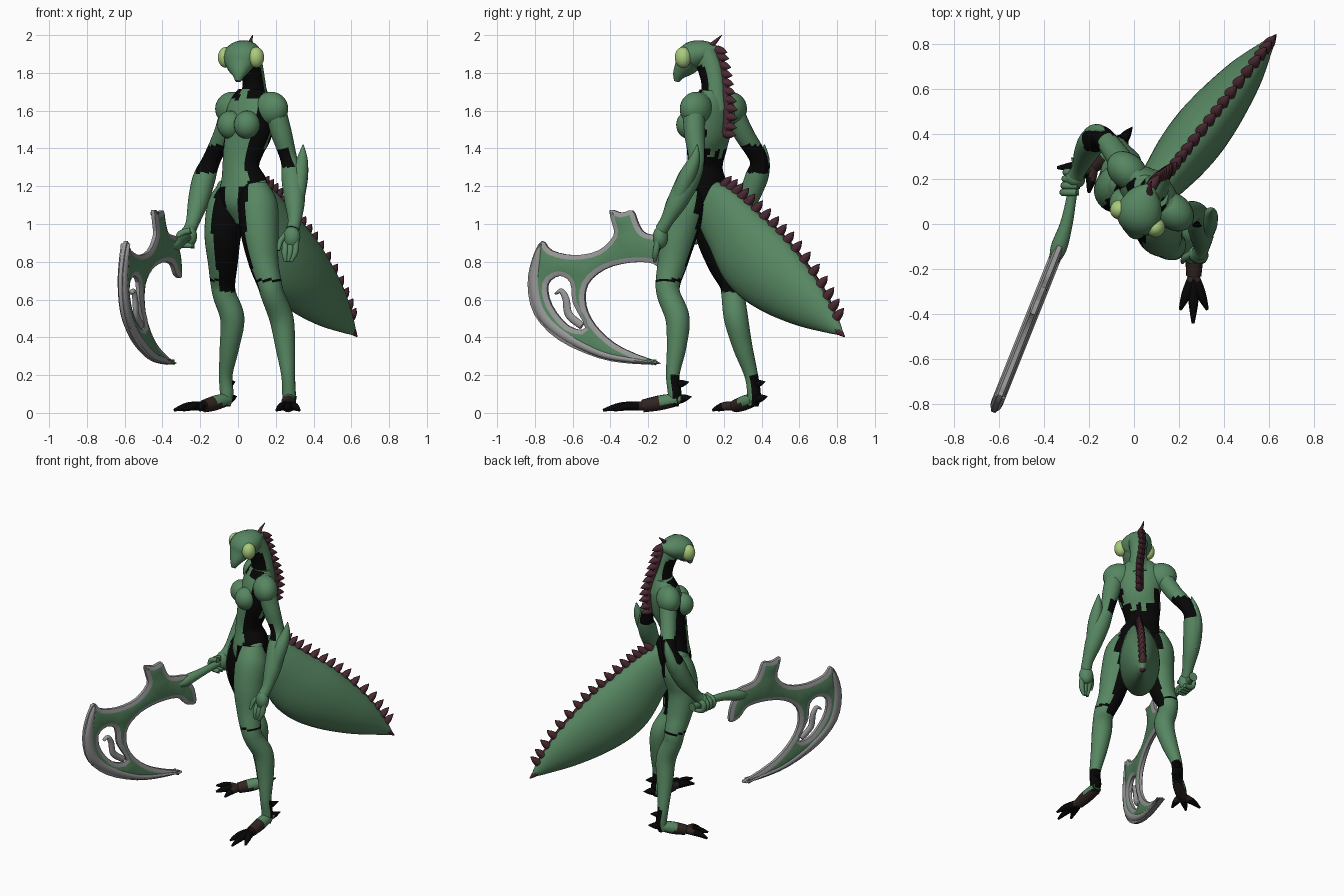
import bpy, bmesh, math
from mathutils import Vector, Matrix

if "Cube" in bpy.data.objects:
    bpy.data.objects.remove(bpy.data.objects["Cube"], do_unlink=True)


def material(name, r, g, b):
    m = bpy.data.materials.new(name)
    m.use_nodes = True
    m.diffuse_color = (r, g, b, 1)
    m.node_tree.nodes["Principled BSDF"].inputs["Base Color"].default_value = (r, g, b, 1)
    return m


GREEN = material("leaf green", .095, .24, .12)
BLACK = material("black", .002, .002, .002)
MAROON = material("dark maroon", .07, .022, .032)
GREY = material("steel grey", .31, .31, .31)
LIME = material("pale lime", .4, .6, .2)
BROWN = material("dark brown", .03, .018, .015)

SIDE = Vector((.75, -.66, 0))        # towards the body's left
FACE = Vector((-.66, -.75, 0))       # where the chest points
HEAD_SIDE = Vector((.89, -.45, 0))


def spline(points, steps, closed=False):
    """Catmull-Rom interpolation of tuples of any length."""
    n, out = len(points), []
    pick = lambda i: points[i % n] if closed else points[max(0, min(n - 1, i))]
    for i in range(n if closed else n - 1):
        quad = [pick(i + k) for k in (-1, 0, 1, 2)]
        for s in range(steps):
            t = s / steps
            out.append(tuple(b + t * (c - a) / 2 + t * t * (a - 2.5 * b + 2 * c - d / 2)
                             + t ** 3 * (1.5 * (b - c) + (d - a) / 2)
                             for a, b, c, d in zip(*quad)))
    return out if closed else out + [tuple(points[-1])]


def finish(name, bm, mats, rule=None, angle=50):
    bmesh.ops.recalc_face_normals(bm, faces=bm.faces)
    if rule:
        for f in bm.faces:
            f.material_index = int(rule(f.calc_center_median(), f.normal))
    mesh = bpy.data.meshes.new(name)
    bm.to_mesh(mesh)
    bm.free()
    for m in mats:
        mesh.materials.append(m)
    ob = bpy.data.objects.new(name, mesh)
    bpy.context.collection.objects.link(ob)
    bpy.ops.object.select_all(action='DESELECT')
    ob.select_set(True)
    bpy.context.view_layer.objects.active = ob
    bpy.ops.object.shade_smooth_by_angle(angle=math.radians(angle))


def loft(name, paths, mats, rule=None, side=SIDE, sides=16, steps=5):
    """Tubes through (x, y, z, half width[, half depth]) rings, in one object."""
    bm = bmesh.new()
    for path in paths:
        pts = spline([p if len(p) == 5 else (*p, p[3]) for p in path], steps)
        rings = []
        for i, p in enumerate(pts):
            tangent = Vector(pts[min(i + 1, len(pts) - 1)][:3]) - Vector(pts[max(i - 1, 0)][:3])
            tangent.normalize()
            u = (side - tangent * side.dot(tangent)).normalized()
            v = tangent.cross(u)
            a, b = max(p[3], .002), max(p[4], .002)
            rings.append([bm.verts.new(Vector(p[:3]) + u * a * math.cos(w) + v * b * math.sin(w))
                          for w in (math.tau * k / sides for k in range(sides))])
        for r, q in zip(rings, rings[1:]):
            for k in range(sides):
                j = (k + 1) % sides
                bm.faces.new((r[k], r[j], q[j], q[k]))
        bm.faces.new(rings[0])
        bm.faces.new(rings[-1])
    finish(name, bm, mats, rule)


def balls(name, centres, scale, mat, turn):
    bm = bmesh.new()
    for c in centres:
        place = Matrix.Translation(c) @ Matrix.Rotation(turn, 4, 'Z') @ Matrix.Diagonal((*scale, 1))
        bmesh.ops.create_uvsphere(bm, u_segments=24, v_segments=14, radius=1, matrix=place)
    finish(name, bm, [mat])


def spike(base, direction, length, radius):
    tip = Vector(base) + Vector(direction).normalized() * length
    mid = Vector(base).lerp(tip, .5)
    return [(*base, radius), (*mid, radius * .8), (*tip, .002)]


# Torso: green front panel, black waist, back and bands running up under the arms
def torso_paint(c, n):
    u, front, flank = (c - Vector((.05, .11, 0))).dot(SIDE), n.dot(FACE), abs(n.dot(SIDE))
    if c.z < 1.2:
        return abs(u) > .045 or front < 0
    if c.z < 1.4:
        return front < -.1 and not (c.z > 1.35 and .01 < abs(u) < .05) or flank > .6
    if c.z < 1.66:
        return flank > .55 and front > -.1 or front < -.3 and abs(u) > .1 and c.z < 1.5
    return front > 0 and abs(u) > .025


loft("torso", [[(.03, .1, 1, .04, .05), (.03, .1, 1.1, .12, .11), (.03, .1, 1.2, .14, .11),
                (.015, .1, 1.3, .108, .082), (.03, .11, 1.4, .122, .092), (.06, .12, 1.5, .138, .108),
                (.07, .14, 1.62, .15, .095), (.075, .145, 1.71, .085, .06)]],
     [GREEN, BLACK], torso_paint, sides=48, steps=8)
balls("breasts", [(.048, .018, 1.525), (-.04, .094, 1.525)], (.07, .07, .075), GREEN, 0)
balls("shoulder_pads", [(.175, .055, 1.61), (-.03, .235, 1.61)], (.1, .078, .09), GREEN, -.72)
loft("shoulder_ridge", [[(-.04, .24, 1.63, .055), (.02, .195, 1.66, .045), (.08, .15, 1.68, .04, .05),
                         (.125, .105, 1.66, .045), (.185, .05, 1.63, .055)]], [GREEN], side=Vector((0, 0, 1)))
loft("neck", [[(.085, .16, 1.6, .085, .08), (.085, .145, 1.74, .056, .068), (.07, .125, 1.83, .055, .07),
               (.05, .1, 1.9, .065, .07)]], [GREEN, BLACK],
     lambda c, n: n.dot(FACE) > -.1 and c.z < 1.84, sides=32)
loft("hip_plates", [[(.07, -.02, 1.17, .03), (.12, .02, 1.2, .035), (.13, .08, 1.22, .02)],
                    [(-.08, .12, 1.17, .03), (-.075, .18, 1.2, .035), (-.03, .21, 1.22, .02)]], [GREEN])

# Triangular insect head and bulging eyes
loft("head", [[(.075, .17, 1.92, .02, .02), (.05, .12, 1.91, .075, .058), (.02, .04, 1.89, .102, .078),
               (.01, 0, 1.84, .076, .06), (.005, -.035, 1.795, .04, .035),
               (0, -.05, 1.755, .014, .014)]], [GREEN], side=HEAD_SIDE, sides=24)
balls("eyes", [(.096, -.016, 1.882), (-.064, .064, 1.882)], (.042, .044, .055), LIME, -.47)


# Legs, black on the inner thigh, behind the hip, around the knee and behind the ankle
def leg(name, path, inward):
    def paint(c, n):
        back = n.dot(FACE) < -.4
        return (c.z > .64 and n.dot(inward) > .85 - c.z * .8 or .695 < c.z < .71
                or back and (c.z > 1.06 and n.dot(inward) > -.3 or c.z < .2))
    loft(name, [path], [GREEN, BLACK], paint, sides=32, steps=8)


leg("left_leg", [(.09, .03, 1.2, .07), (.105, 0, 1.1, .105), (.115, -.04, .95, .1), (.135, -.07, .8, .08),
                 (.165, -.095, .69, .066), (.185, -.09, .62, .062), (.23, -.045, .5, .064),
                 (.25, -.05, .35, .052), (.265, -.07, .2, .036), (.27, -.06, .1, .036),
                 (.27, -.07, .04, .03)], -SIDE)
leg("right_leg", [(-.03, .17, 1.2, .07), (-.055, .165, 1.1, .105), (-.08, .15, .95, .098), (-.08, .19, .8, .08),
                  (-.08, .24, .69, .066), (-.07, .25, .62, .062), (-.03, .265, .5, .064),
                  (-.045, .3, .35, .052), (-.065, .345, .2, .036), (-.06, .36, .1, .036),
                  (-.07, .355, .04, .03)], SIDE)


# Clawed feet with green insteps and rear spurs
def foot(name, heel, ball, tips, spur):
    heel, ball = Vector(heel), Vector(ball)
    paths = [[(*heel, .035), (*heel.lerp(ball, .5), .04), (*ball, .034)],
             spike(heel, spur, .09, .026),
             spike(heel + Vector((0, 0, .08)), spur, .075, .022)]
    for tip in tips:
        mid = ball.lerp(Vector(tip), .55) + Vector((0, 0, .01))
        paths.append([(*ball, .024), (*mid, .022), (*tip, .007)])

    def paint(c, n):
        reach = (c - heel).dot((ball - heel).normalized())
        if reach < -.02 or reach > .2:
            return 2
        return 0 if reach < .1 and c.z > .045 else 1
    loft(name, paths, [GREEN, BROWN, BLACK], paint, sides=12)


foot("left_foot", (.27, -.05, .07), (.265, -.23, .036),
     [(.205, -.38, .014), (.262, -.44, .014), (.325, -.38, .014)], (.5, 1, .2))
foot("right_foot", (-.06, .36, .07), (-.18, .26, .036),
     [(-.34, .25, .014), (-.29, .17, .014), (-.2, .14, .014)], (.6, .8, .2))

# Arms with black elbows and a pointed guard on the forearm
loft("left_arm", [[(.19, .04, 1.62, .06), (.23, .045, 1.48, .055), (.27, .055, 1.34, .045),
                   (.29, .015, 1.24, .06), (.3, -.045, 1.12, .054), (.3, -.1, 1.02, .036),
                   (.29, -.13, .97, .035)]], [GREEN, BLACK],
     lambda c, n: 1.3 < c.z < 1.4 and n.x < .35, sides=24, steps=8)
loft("right_arm", [[(-.03, .235, 1.62, .06), (-.075, .305, 1.48, .053), (-.14, .385, 1.34, .048),
                    (-.18, .37, 1.24, .06), (-.21, .32, 1.12, .055), (-.24, .25, 1.01, .036),
                    (-.26, .21, .96, .035)]], [GREEN, BLACK],
     lambda c, n: 1.27 < c.z < 1.42, sides=24, steps=8)
loft("forearm_guards", [[(.315, -.06, 1.1, .03), (.325, .0, 1.24, .045), (.34, .045, 1.34, .03),
                         (.345, .06, 1.42, .003)],
                        [(-.21, .34, 1.1, .03), (-.185, .39, 1.24, .044), (-.155, .415, 1.34, .028),
                         (-.13, .415, 1.42, .003)]], [GREEN])

# Open left hand and right fist
balls("palms", [(.285, -.135, .93), (-.262, .2, .935)], (.046, .04, .06), GREEN, -.4)
fingers = [[(.28 + d, -.14 - d / 3, .91, .017), (.275 + d, -.16, .85, .017), (.265 + d / 2, -.165, .8, .009)]
           for d in (-.027, .0, .027)]
fingers.append([(.26, -.13, .95, .016), (.225, -.15, .91, .015), (.215, -.17, .86, .008)])
for y in (.14, .17, .2, .23):
    x = -.295 + y * .15
    fingers.append([(x + .02, y, .965, .017), (x - .035, y, .945, .017),
                    (x - .03, y, .895, .017), (x + .03, y, .885, .014)])
loft("fingers", fingers, [GREEN], sides=10)

# Leaf-shaped abdomen sloping down behind the body: (distance, offset, half height, half width)
UP = Vector((.373, .48, .794))
ALONG = Vector((.488, .627, -.607))
rings = []
for t, n, tall, wide in [(-.05, .03, .1, .07), (.06, .02, .145, .09), (.2, 0, .175, .11),
                         (.4, -.035, .212, .128), (.6, -.03, .198, .122), (.85, -.01, .135, .085),
                         (1.04, 0, .055, .035), (1.12, 0, .012, .01)]:
    rings.append((*(Vector((.07, .12, 1.1)) + ALONG * t + UP * n), wide, tall))
loft("abdomen", [rings], [GREEN], side=Vector((.79, -.61, 0)), sides=32, steps=6)

# Maroon spines down the abdomen, neck and back
spines = []
ridge = [(Vector(p[:3]) + UP * (p[4] - .01), p[4]) for p in spline(rings, 3)][2:-3]
for top, tall in ridge:
    spines.append(spike(top, UP + ALONG * .15, .072, .026))
spines.append([(*(p - UP * .002), .014) for p, tall in ridge])
spines.append(spike(Vector(rings[-1][:3]) - ALONG * .06, ALONG, .09, .024))
back = [(.075, .165, 1.92), (.088, .185, 1.84), (.108, .2, 1.75), (.13, .215, 1.66), (.138, .22, 1.57),
        (.13, .21, 1.48)]
for p in spline(back, 2):
    spines.append(spike(p, -FACE + Vector((0, .2, -.2)), .065, .026))
spines.append([(*p, .024) for p in back])
spines.append([(.07, .13, 1.94, .016), (.068, .16, 1.97, .01), (.078, .19, 2.0, .002)])
loft("spines", spines, [MAROON], side=Vector((.79, -.61, .1)), sides=8, steps=3)

# Hooked blade: outline and opening filled, steel rim inset, then extruded to a slab
PLACE = Matrix(((.4, 0, .93, -.29), (1, 0, -.37, 0), (0, 1, 0, 0), (0, 0, 0, 1)))
outline = [(-.1, .93), (-.21, .95), (-.25, 1), (-.28, 1.07), (-.34, 1.06), (-.4, 1.075), (-.39, 1.01),
           (-.38, .94), (-.46, .86), (-.59, .835), (-.71, .86), (-.76, .91), (-.81, .82), (-.835, .68),
           (-.8, .52), (-.67, .385), (-.46, .29), (-.28, .26), (-.135, .262), (-.26, .31), (-.38, .37),
           (-.48, .465), (-.53, .57), (-.52, .68), (-.43, .76), (-.3, .795), (-.17, .79), (-.11, .73),
           (-.04, .72), (-.05, .82), (-.08, .88)]
opening = [(-.73, .68), (-.67, .725), (-.61, .69), (-.595, .58), (-.53, .45), (-.62, .46), (-.71, .57)]
bm = bmesh.new()
for loop in (outline, opening):
    vs = [bm.verts.new((*p, 0)) for p in spline(loop, 3, closed=True)]
    for a, b in zip(vs, vs[1:] + vs[:1]):
        bm.edges.new((a, b))
bmesh.ops.triangle_fill(bm, use_beauty=True, edges=bm.edges[:], normal=(0, 0, 1))
core = bm.faces[:]
rim = bmesh.ops.inset_region(bm, faces=core, use_boundary=True, thickness=.025)["faces"]
for f in rim:
    f.material_index = 1
raised = {v for f in core for v in f.verts}
for v in bm.verts:
    v.co.z = .02 if v in raised else .01
lower = bmesh.ops.extrude_face_region(bm, geom=bm.faces[:], use_keep_orig=True)["geom"]
for v in lower:
    if isinstance(v, bmesh.types.BMVert):
        v.co.z *= -1
bm.normal_update()
for f in bm.faces:
    if abs(f.normal.z) < .3:
        f.material_index = 1
bmesh.ops.transform(bm, matrix=PLACE, verts=bm.verts)
finish("blade", bm, [GREEN, GREY], angle=25)


# Broad steel cutting edge and the hook inside the opening: (along, height, half width)
def steel(name, path, thick):
    loft(name, [[(*(PLACE @ Vector((p, z, 0))), thick, w) for p, z, w in path]], [GREY],
         side=Vector((.93, -.37, 0)), sides=12)


steel("cutting_edge", [(-.763, .895, .008), (-.783, .81, .028), (-.797, .68, .036), (-.76, .53, .036),
                       (-.645, .415, .03), (-.45, .315, .022), (-.28, .28, .016), (-.15, .264, .006)], .027)
steel("blade_hook", [(-.55, .46, .02), (-.62, .52, .022), (-.635, .6, .02), (-.66, .645, .014),
                     (-.69, .63, .005)], .014)
loft("handle", [[(-.25, .29, .93, .03), (-.255, .26, .93, .022), (-.275, .13, .925, .022),
                 (-.3, .0, .91, .028), (-.335, -.11, .89, .036), (-.36, -.18, .88, .015)]], [GREEN])
